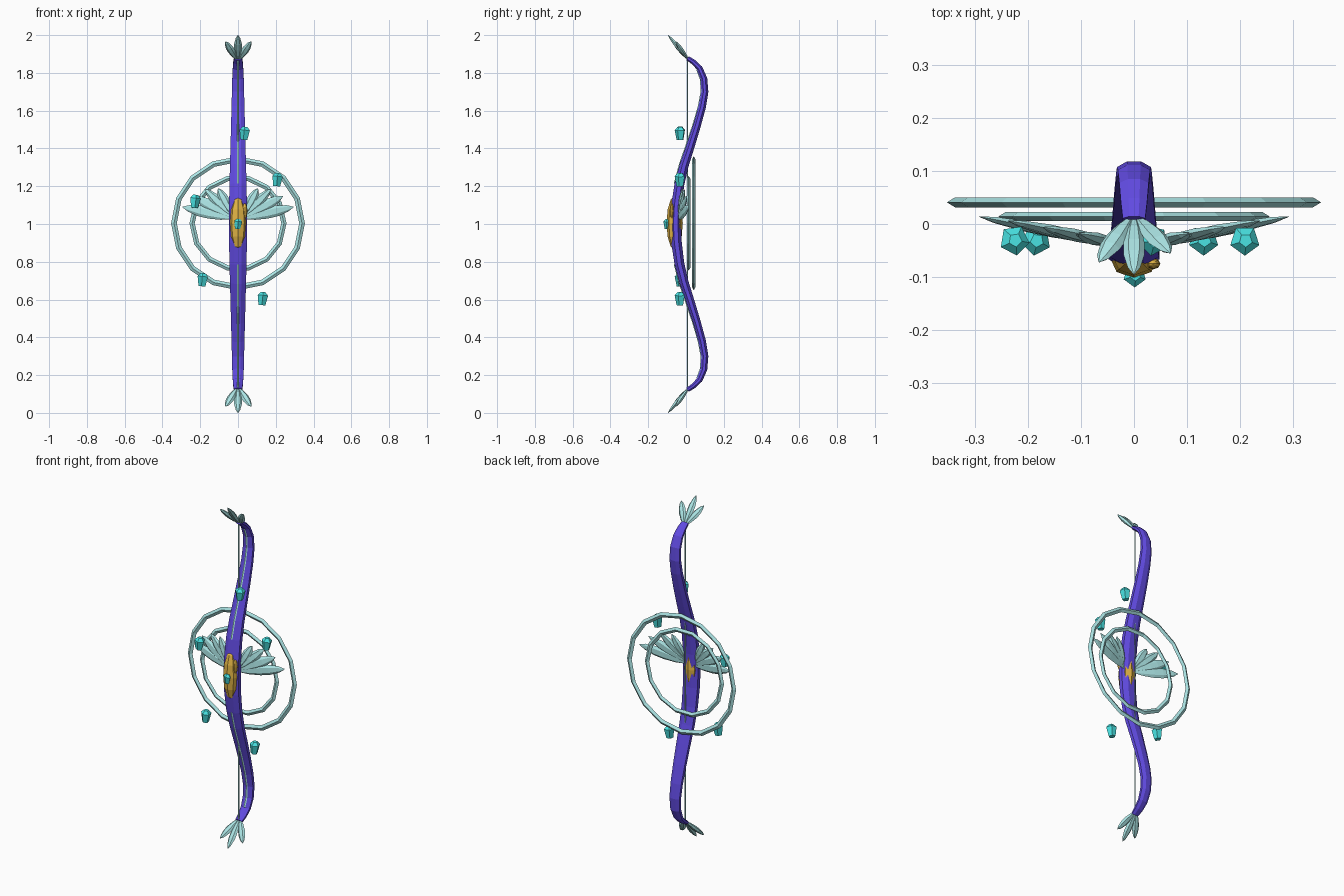
import bpy, bmesh, math
from mathutils import Vector

if "Cube" in bpy.data.objects:
    bpy.data.objects.remove(bpy.data.objects["Cube"])


def material(name, rgb):
    m = bpy.data.materials.new(name)
    m.diffuse_color = (*rgb, 1)
    m.use_nodes = True
    m.node_tree.nodes["Principled BSDF"].inputs["Base Color"].default_value = m.diffuse_color
    return m


PURPLE = material("purple", (0.12, 0.07, 0.76))
PALE = material("pale_teal", (0.42, 0.80, 0.80))
CYAN = material("cyan", (0.07, 0.80, 0.80))
GOLD = material("gold", (0.76, 0.46, 0.06))


def finish(bm, name, mat):
    bmesh.ops.recalc_face_normals(bm, faces=bm.faces)
    mesh = bpy.data.meshes.new(name)
    bm.to_mesh(mesh)
    bm.free()
    mesh.materials.append(mat)
    ob = bpy.data.objects.new(name, mesh)
    bpy.context.collection.objects.link(ob)
    return ob


def loft(bm, stations, sides, phase=0.0):
    """Skin ellipses; a station is (centre, axis u, axis v)."""
    rings = []
    for c, u, v in stations:
        angles = [phase + math.tau * i / sides for i in range(sides)]
        rings.append([bm.verts.new(c + u * math.cos(a) + v * math.sin(a)) for a in angles])
    for a, b in zip(rings, rings[1:]):
        for i in range(sides):
            j = (i + 1) % sides
            bm.faces.new((a[i], a[j], b[j], b[i]))
    bm.faces.new(rings[0])
    bm.faces.new(rings[-1])


def leaf(bm, base, tip, width, thick, facing):
    """Pointed feather blade, widest near the middle."""
    base, tip = Vector(base), Vector(tip)
    d = (tip - base).normalized()
    u = d.cross(Vector(facing)).normalized()
    v = u.cross(d)
    shape = [(0, .2), (.2, .7), (.45, 1), (.65, 1), (.88, .6), (1, .06)]
    loft(bm, [(base.lerp(tip, t), u * width * r, v * thick * r) for t, r in shape], 6)


# Bow limbs: upper half as (y, z, half width, half depth), mirrored about z = 1
half = [(-.055, 1.0, .052, .031), (-.05, 1.1, .051, .03), (-.035, 1.21, .049, .028),
        (-.01, 1.31, .046, .026), (.023, 1.41, .043, .024), (.058, 1.52, .04, .022),
        (.086, 1.62, .037, .021), (.1, 1.70, .035, .02), (.095, 1.77, .033, .019),
        (.072, 1.825, .03, .017), (.04, 1.857, .027, .015), (.008, 1.878, .023, .013)]
path = [(y, 2 - z, w, d) for y, z, w, d in half[:0:-1]] + half


def frames(points):
    out = []
    for i, (y, z, w, d) in enumerate(points):
        a, b = points[max(i - 1, 0)], points[min(i + 1, len(points) - 1)]
        t = Vector((0, b[0] - a[0], b[1] - a[1])).normalized()
        out.append((Vector((0, y, z)), Vector((w, 0, 0)), Vector((0, t.z, -t.y)) * d))
    return out


bow = frames(path)
bm = bmesh.new()
loft(bm, bow, 8, math.pi / 8)
finish(bm, "bow_limbs", PURPLE)

# Pale inlay along the front of each limb
bm = bmesh.new()
for part in (bow[2:10], bow[13:21]):
    loft(bm, [(c - v * .93, Vector((.006, 0, 0)), v.normalized() * .004) for c, u, v in part], 4)
finish(bm, "limb_inlay", PALE)

# String
bm = bmesh.new()
loft(bm, [(Vector((0, .008, z)), Vector((.004, 0, 0)), Vector((0, .004, 0))) for z in (.125, 1.875)], 6)
finish(bm, "bow_string", PALE)

# Leaf sprays at both tips
for name, s in (("upper_tip_leaves", 1), ("lower_tip_leaves", -1)):
    bm = bmesh.new()
    for x, y, z in ((0, -.095, 1.0), (-.066, -.072, .967), (.069, -.055, .967)):
        leaf(bm, (x * .1, .012, 1 + s * .87), (x, y, 1 + s * z), .02, .012, (0, -.75, -s * .6))
    finish(bm, name, PALE)

# Feather wings beside the grip
tips = [(.293, .014, 1.09), (.238, .006, 1.148), (.172, -.006, 1.183), (.105, -.018, 1.188)]
for name, s in (("right_wing", 1), ("left_wing", -1)):
    bm = bmesh.new()
    for i, (x, y, z) in enumerate(tips):
        leaf(bm, (s * .035, -.04, 1.03 + i * .008), (s * x, y, z), .029 - .001 * i, .011, (0, -1, 0))
    finish(bm, name, PALE)

# Rings behind the grip
for name, radius, tube, y, n in (("outer_ring", .339, .015, .041, 16), ("inner_ring", .243, .014, .014, 14)):
    bpy.ops.mesh.primitive_torus_add(major_segments=n, minor_segments=4, major_radius=radius,
                                     minor_radius=tube, location=(0, y, 1.004),
                                     rotation=(math.pi / 2, 0, 0))
    ring = bpy.context.object
    ring.name = name
    ring.scale.z = .62
    ring.data.materials.append(PALE)

# Gold grip boss with a small side stud
for name, loc, size in (("grip_boss", (0, -.06, 1.005), (.047, .043, .143)),
                        ("grip_stud", (.036, -.075, 1.07), (.014, .011, .04))):
    bm = bmesh.new()
    bmesh.ops.create_uvsphere(bm, u_segments=8, v_segments=6, radius=1)
    bmesh.ops.scale(bm, vec=size, verts=bm.verts)
    finish(bm, name, GOLD).location = loc


# Five-sided cut gems
def gem(name, loc, r, turn):
    bm = bmesh.new()
    profile = [(-1.2, .66), (.6, 1), (1.2, .45)]
    loft(bm, [(Vector((0, 0, z * r)), Vector((k * r, 0, 0)), Vector((0, k * r, 0)))
              for z, k in profile], 5, -math.pi / 2)
    ob = finish(bm, name, CYAN)
    ob.location = loc
    ob.rotation_euler = (0, .1, turn)


gem("grip_gem", (0, -.098, 1.0), .022, 0)
spots = [(.035, 1.48), (.208, 1.235), (-.228, 1.12), (-.187, .705), (.13, .605)]
for i, (x, z) in enumerate(spots):
    gem(f"floating_gem_{i + 1}", (x, -.031, z), .029, .15 * (i % 3 - 1))
